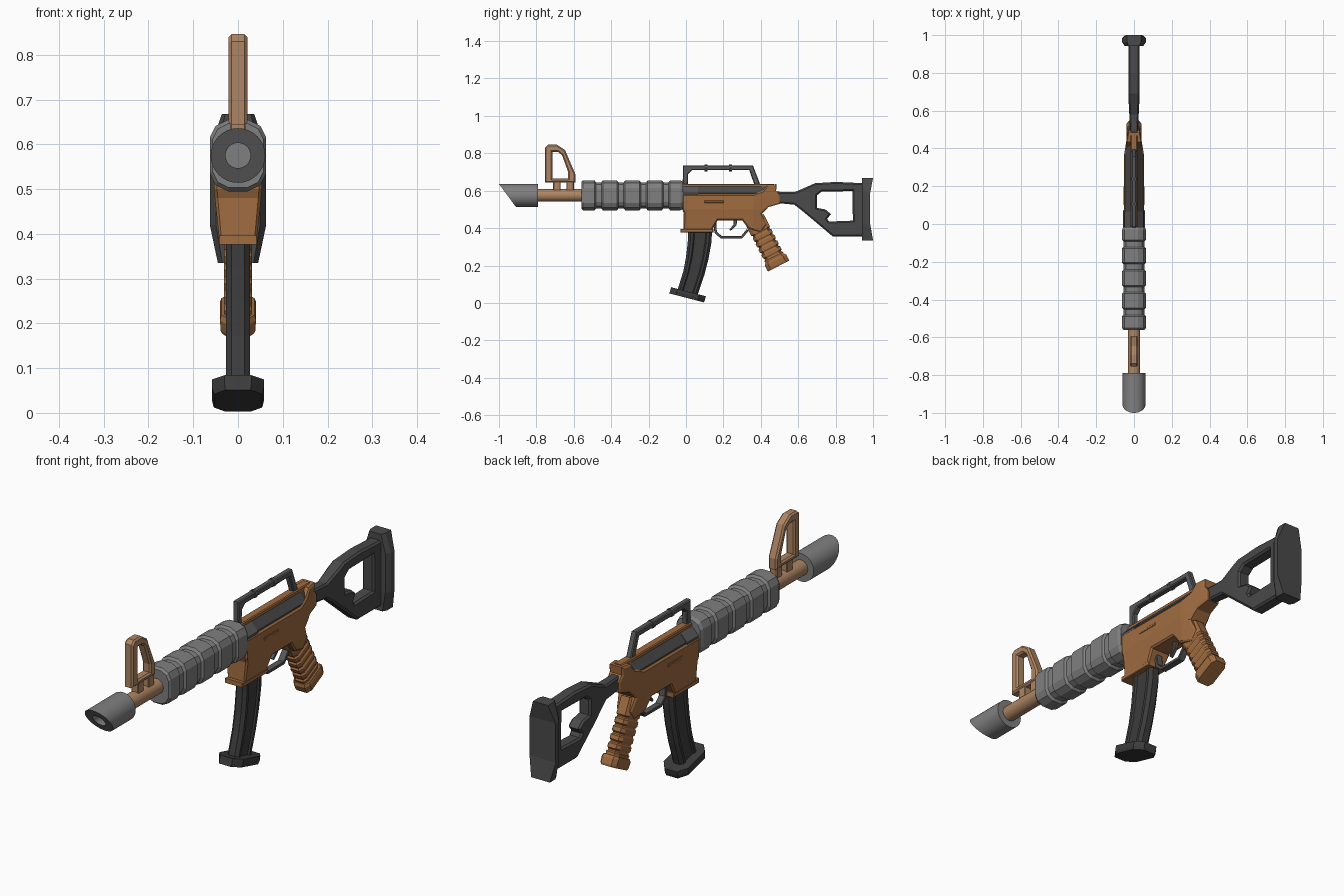
import bpy, bmesh, math
from mathutils import Vector

if "Cube" in bpy.data.objects:
    bpy.data.objects.remove(bpy.data.objects["Cube"])


def mat(name, r, g, b):
    m = bpy.data.materials.new(name)
    m.diffuse_color = (r, g, b, 1)
    m.use_nodes = True
    m.node_tree.nodes["Principled BSDF"].inputs["Base Color"].default_value = m.diffuse_color
    return m


BROWN = mat("warm brown", .35, .150, .052)
TAN = mat("pale tan", .42, .235, .125)
GREY = mat("mid grey", .215, .215, .215)
DARK = mat("dark grey", .068, .068, .070)
BLACK = mat("charcoal", .045, .045, .046)
STEEL = mat("steel grey", .10, .10, .105)


def finish(name, bm, m, smooth=False):
    bmesh.ops.remove_doubles(bm, verts=bm.verts, dist=.0002)
    bmesh.ops.recalc_face_normals(bm, faces=bm.faces)
    me = bpy.data.meshes.new(name)
    bm.to_mesh(me)
    bm.free()
    me.materials.clear()
    me.materials.append(m)
    for p in me.polygons:
        p.material_index = 0
        p.use_smooth = False
    ob = bpy.data.objects.new(name, me)
    bpy.context.collection.objects.link(ob)
    if smooth:
        bpy.ops.object.select_all(action='DESELECT')
        bpy.context.view_layer.objects.active = ob
        ob.select_set(True)
        bpy.ops.object.shade_smooth_by_angle(angle=math.radians(30))
    return ob


def plate(name, loops, half, m, bevel=.006, cuts=(), width=None):
    """Side outline(s) in (y, z), extruded across x; later loops are holes."""
    cu = bpy.data.curves.new(name + "_outline", 'CURVE')
    cu.dimensions, cu.fill_mode = '2D', 'BOTH'
    cu.extrude, cu.bevel_depth, cu.bevel_resolution = half - bevel, bevel, 0
    cu.offset = -bevel
    for loop in loops:
        s = cu.splines.new('POLY')
        s.points.add(len(loop) - 1)
        for p, (y, z) in zip(s.points, loop):
            p.co = (y, z, 0, 1)
        s.use_cyclic_u = True
    tmp = bpy.data.objects.new(name + "_outline", cu)
    bpy.context.collection.objects.link(tmp)
    dg = bpy.context.evaluated_depsgraph_get()
    me = bpy.data.meshes.new_from_object(tmp.evaluated_get(dg))
    bm = bmesh.new()
    bm.from_mesh(me)
    bpy.data.objects.remove(tmp)
    for v in bm.verts:
        v.co = (v.co.z, v.co.x, v.co.y)
    bmesh.ops.remove_doubles(bm, verts=bm.verts, dist=.0002)
    for co, no in cuts:
        bmesh.ops.bisect_plane(bm, geom=bm.verts[:] + bm.edges[:] + bm.faces[:],
                               plane_co=co, plane_no=no)
    if width:
        for v in bm.verts:
            v.co.x *= width(v.co.y, v.co.z)
    return finish(name, bm, m)


def loft(name, sections, m, smooth=False):
    bm = bmesh.new()
    rings = [[bm.verts.new(p) for p in s] for s in sections]
    n = len(rings[0])
    for a, b in zip(rings, rings[1:]):
        for i in range(n):
            j = (i + 1) % n
            bm.faces.new((a[i], a[j], b[j], b[i]))
    bm.faces.new(rings[0][::-1])
    bm.faces.new(rings[-1])
    return finish(name, bm, m, smooth)


def circle(y, r, slant=False, n=32, zc=.575):
    pts = []
    for i in range(n):
        a = 2 * math.pi * i / n
        z = r * math.sin(a)
        pts.append((r * math.cos(a), y + ((.061 - z) * .74 if slant else 0), zc + z))
    return pts


def quad_mirror(pts):
    """Quarter section (x, s) mirrored to a full closed section."""
    half = pts + [(x, -s) for x, s in reversed(pts)]
    return half + [(-x, s) for x, s in reversed(half)]


def swept(centre, normal, section, depth, wide=1):
    """Section in the plane of x and a direction in yz."""
    n = Vector(normal).normalized()
    return [(x * wide, centre[0] + n.x * s * depth, centre[1] + n.y * s * depth)
            for x, s in section]


# muzzle with slanted mouth and bore, and barrel
loft("muzzle", [circle(-.79, .061), circle(-1, .061, True), circle(-1, .028, True),
                circle(-.86, .028)], GREY, True)
loft("barrel", [circle(-.80, .033), circle(-.54, .033)], TAN, True)

# front sight
plate("front_sight", [[(-.755, .643), (-.755, .83), (-.738, .846), (-.69, .846), (-.647, .818),
                       (-.592, .69), (-.592, .643)],
                      [(-.715, .665), (-.715, .808), (-.685, .808), (-.663, .79), (-.63, .70),
                       (-.63, .665)]], .021, TAN, .007)
for i, y in enumerate((-.69, -.62)):
    plate(f"sight_foot_{i}", [[(y - .02, .60), (y + .02, .60), (y + .02, .65), (y - .02, .65)]],
          .017, TAN, .003)

# ribbed handguard
oval = quad_mirror([(.022, .08), (.050, .066), (.063, .04)])
steps = [(-.56, .9), (-.55, 1)]
for y in (-.467, -.347, -.227, -.107):
    steps += [(y - .022, 1), (y - .014, .87), (y + .014, .87), (y + .022, 1)]
steps += [(-.03, 1), (-.015, .9)]
loft("handguard", [[(x * k, y, .575 + z * k) for x, z in oval] for y, k in steps], GREY)


# receiver, narrower towards the magazine and the stock
def receiver_width(y, z):
    k = 1 - .22 * min(1, max(0, (.5 - z) / .11))
    return k * (1 - .42 * min(1, max(0, (y - .36) / .13)))


plate("receiver", [[(-.02, .582), (.36, .582), (.41, .600), (.435, .632), (.485, .635), (.482, .60),
                    (.502, .575), (.502, .53), (.44, .512), (.405, .475), (.43, .42), (.40, .38),
                    (.335, .395), (.30, .442), (.17, .442), (.145, .40), (.14, .385), (-.015, .385),
                    (-.012, .48), (-.02, .50)]], .054, BROWN, .007,
      [((0, 0, .5), (0, 0, 1)), ((0, .36, 0), (0, 1, 0))], receiver_width)
plate("magazine_well_rim", [[(-.03, .376), (.146, .376), (.146, .396), (-.03, .396)]], .044, BROWN,
      .003)
plate("receiver_rib", [[(.10, .535), (.20, .535), (.20, .547), (.10, .547)]], .056, BROWN, .002)
plate("top_rail", [[(-.02, .60), (.47, .60), (.47, .637), (-.02, .637)]], .018, BROWN, .004)

# sloping dark cover between receiver and rail
cover = lambda y, k: [(.046 * k, y, .57), (.046 * k, y, .588), (.016, y, .624), (-.016, y, .624),
                      (-.046 * k, y, .588), (-.046 * k, y, .57)]
loft("bolt_cover", [cover(.06, 1), cover(.40, 1), cover(.44, .7)], DARK)
loft("cover_front", [cover(-.018, 1.1), cover(.065, 1.1)], STEEL)

# carry handle with two rings
plate("carry_handle", [[(-.018, .625), (-.016, .735), (.358, .735), (.398, .63), (.366, .63),
                        (.338, .71), (.032, .71), (.012, .69), (.010, .625)]], .013, STEEL, .004)
for i, y in enumerate((.107, .237)):
    loft(f"handle_ring_{i}", [circle(y - .008, .018, n=8, zc=.722),
                              circle(y + .008, .018, n=8, zc=.722)], STEEL)

# curved magazine with recessed sides
mag = quad_mirror([(.014, 1), (.027, .78), (.027, .56), (.021, .46)])
loft("magazine", [swept(c, n, mag, d) for c, n, d in (
    ((.077, .40), (1, 0), .064), ((.072, .32), (1, -.05), .063), ((.060, .24), (1, -.12), .060),
    ((.042, .16), (1, -.2), .057), ((.008, .055), (1, -.27), .055))], BLACK)
foot = quad_mirror([(.03, 1), (.058, .62)])
loft("magazine_foot", [swept(c, (1, -.26), foot, .096, w) for c, w in (
    ((.013, .060), 1), ((.009, .042), 1), ((.003, .027), .93))], BLACK)

# ribbed pistol grip
top, end = Vector((.365, .45)), Vector((.495, .197))
across = (.89, .455)
block = quad_mirror([(.02, 1), (.031, .7)])
grip = [(0, 1)]
for i in range(5):
    t = .26 + i * .12
    grip += [(t, 1), (t + .02, .88), (t + .04, .88), (t + .06, 1)]
grip.append((.88, .95))
loft("grip", [swept(top.lerp(end, t), across, block, .056 * k, k) for t, k in grip], BROWN)
loft("grip_foot", [swept(top.lerp(end, t), across, block, d, w) for t, d, w in (
    (.84, .058, 1.2), (.88, .065, 1.3), (.97, .065, 1.25), (1, .062, 1.15))], BROWN)

# trigger and guard
plate("trigger_guard", [[(.145, .45), (.152, .375), (.185, .345), (.30, .345), (.335, .385),
                         (.325, .395), (.295, .358), (.19, .358), (.165, .382), (.16, .45)]],
      .015, STEEL, .002)
plate("trigger", [[(.255, .45), (.275, .45), (.27, .415), (.238, .385), (.232, .392), (.253, .418)]],
      .008, STEEL, .002)

# open-frame stock
plate("stock", [[(.48, .595), (.58, .592), (.69, .64), (.80, .647), (.95, .64), (.95, .355),
                 (.785, .355), (.69, .435), (.63, .485), (.58, .525), (.48, .535)],
                [(.70, .575), (.725, .595), (.89, .598), (.892, .44), (.765, .435), (.755, .45),
                 (.775, .475), (.745, .50), (.70, .508)]], .029, DARK, .008,
      [((0, .66, 0), (0, 1, 0))], lambda y, z: 1 - .3 * min(1, max(0, (.66 - y) / .15)))
loft("butt_plate", [[(-w * .78, .942, z), (w * .78, .942, z), (w, .962, z), (w, y, z), (-w, y, z),
                     (-w, .962, z)]
                    for z, w, y in ((.335, .045, 1), (.42, .063, .985), (.59, .063, .985),
                                    (.668, .036, 1))], DARK)
